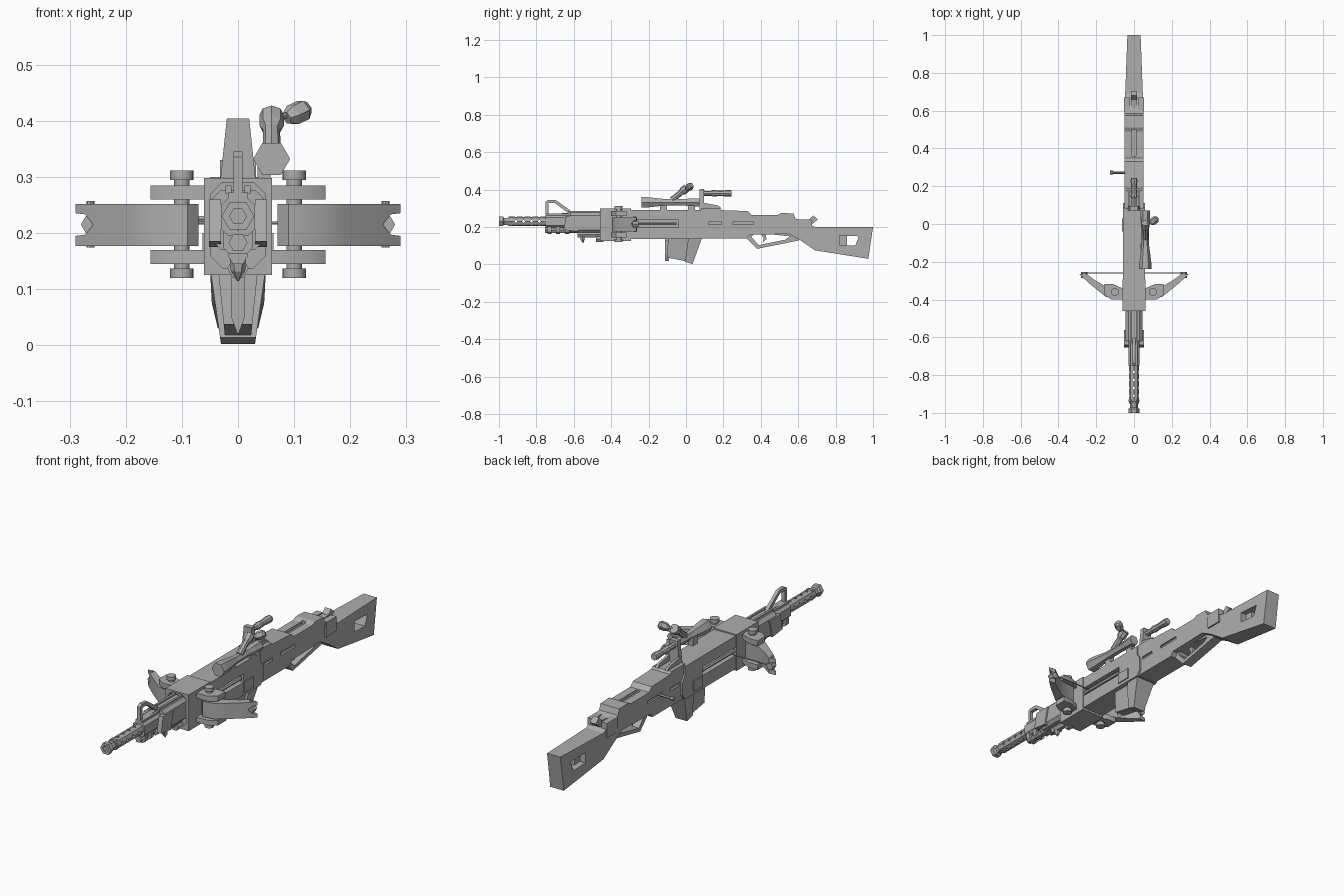
import bpy, bmesh, math
from mathutils import Vector

if "Cube" in bpy.data.objects:
    bpy.data.objects.remove(bpy.data.objects["Cube"])

grey = bpy.data.materials.new("gunmetal_grey")
grey.diffuse_color = (0.42, 0.42, 0.42, 1)
grey.use_nodes = True
grey.node_tree.nodes["Principled BSDF"].inputs["Base Color"].default_value = grey.diffuse_color


def finish(name, bm, smooth=False):
    bmesh.ops.recalc_face_normals(bm, faces=bm.faces[:])
    me = bpy.data.meshes.new(name)
    bm.to_mesh(me)
    bm.free()
    me.materials.append(grey)
    ob = bpy.data.objects.new(name, me)
    bpy.context.collection.objects.link(ob)
    if smooth:
        bpy.ops.object.select_all(action='DESELECT')
        ob.select_set(True)
        bpy.context.view_layer.objects.active = ob
        bpy.ops.object.shade_smooth_by_angle(angle=math.radians(35))
    return ob


def prism(name, pts, a, b, axis='X', taper=None, smooth=False):
    """Extrude a 2D outline from a to b along an axis."""
    bm = bmesh.new()
    place = {'X': lambda p, q, t: (t, p, q), 'Y': lambda p, q, t: (p, t, q),
             'Z': lambda p, q, t: (p, q, t)}[axis]
    lo = [bm.verts.new(place(p, q, a)) for p, q in pts]
    hi = [bm.verts.new(place(p, q, b)) for p, q in pts]
    bm.faces.new(lo)
    bm.faces.new(hi)
    for i in range(len(pts)):
        j = (i + 1) % len(pts)
        bm.faces.new((lo[i], lo[j], hi[j], hi[i]))
    if taper:
        for v in bm.verts:
            v.co.x *= taper(v.co)
    return finish(name, bm, smooth)


def box(name, x0, x1, y0, y1, z0, z1):
    return prism(name, [(x0, y0), (x1, y0), (x1, y1), (x0, y1)], z0, z1, 'Z')


def lathe(name, start, end, rings, n=6, smooth=False):
    """Turned part between two points; rings are (fraction, radius)."""
    bm = bmesh.new()
    s, d = Vector(start), Vector(end) - Vector(start)
    rot = d.to_track_quat('Z', 'Y')
    loops = []
    for f, r in rings:
        loops.append([bm.verts.new(s + d * f + rot @ Vector((r * math.cos(2 * math.pi * k / n),
                      r * math.sin(2 * math.pi * k / n), 0))) for k in range(n)])
    for A, B in zip(loops, loops[1:]):
        for k in range(n):
            bm.faces.new((A[k], A[(k + 1) % n], B[(k + 1) % n], B[k]))
    bm.faces.new(loops[0])
    bm.faces.new(loops[-1])
    return finish(name, bm, smooth)


def rod(name, a, b, r, n=6, smooth=False):
    return lathe(name, a, b, [(0, r), (1, r)], n, smooth)


def cut(ob, cutter):
    m = ob.modifiers.new("cut", 'BOOLEAN')
    m.operation, m.solver, m.object = 'DIFFERENCE', 'EXACT', cutter
    bpy.ops.object.select_all(action='DESELECT')
    ob.select_set(True)
    bpy.context.view_layer.objects.active = ob
    bpy.ops.object.modifier_apply(modifier=m.name)
    bpy.data.objects.remove(cutter)


def octagon(w, z0, z1, c):
    return [(-w + c, z0), (w - c, z0), (w, z0 + c), (w, z1 - c),
            (w - c, z1), (-w + c, z1), (-w, z1 - c), (-w, z0 + c)]


# Bow housing with a recessed front
housing = box("bow_housing", -.061, .061, -.46, -.295, .125, .298)
cut(housing, prism("cutter", octagon(.048, .138, .29, .02), -.5, -.435, 'Y'))

# Receiver with long string slots
receiver = prism("receiver", [(-.30, .135), (.09, .135), (.11, .16), (.11, .22), (.09, .25),
                              (.09, .292), (-.30, .292)], -.058, .058)
for s in (-1, 1):
    cut(receiver, box("cutter", *sorted((s * .035, s * .08)), -.31, -.04, .198, .238))
    rod("side_rail", (s * .047, -.3, .218), (s * .047, -.05, .218), .009)
    box("side_panel", *sorted((s * .055, s * .063)), -.04, .03, .15, .2)

# Rear body and stock in one tapering outline
stock = prism("stock", [(.08, .138), (.325, .138), (.34, .158), (.55, .163), (.61, .13), (.69, .075),
                        (.975, .03), (.985, .10), (1.0, .20), (.69, .20), (.62, .235), (.585, .245),
                        (.575, .272), (.51, .275), (.49, .265), (.35, .265), (.33, .285),
                        (.19, .29), (.18, .30), (.08, .30)], -.05, .05,
              taper=lambda c: 1 if c.y < .6 else 1 - .3 * (c.y - .6) / .4)
cut(stock, prism("cutter", [(.82, .105), (.905, .10), (.925, .15), (.82, .155)], -.2, .2))
box("stock_hole_web", -.012, .012, .815, .86, .10, .155)
for s in (-1, 1):
    for y0, y1, z0, z1 in ((.12, .19, .212, .226), (.25, .36, .213, .228)):
        cut(stock, box("cutter", *sorted((s * .04, s * .08)), y0, y1, z0, z1))
cut(stock, box("cutter", -.011, .011, .36, .50, .252, .3))

# Rear cap straps and rear hook
for s in (-1, 1):
    box("rear_strap", *sorted((s * .022, s * .052)), .59, .67, .17, .24)
prism("rear_hook", [(.59, .235), (.66, .24), (.68, .262), (.705, .24), (.67, .212), (.61, .215)],
      -.016, .016)

# Trigger guard and trigger
guard = prism("trigger_guard", [(.318, .145), (.38, .083), (.605, .128), (.56, .17), (.33, .17)],
              -.024, .024)
cut(guard, prism("cutter", [(.35, .145), (.39, .103), (.53, .132), (.555, .15), (.45, .161),
                            (.36, .161)], -.1, .1))
prism("trigger", [(.40, .165), (.425, .165), (.43, .135), (.41, .118), (.415, .14)], -.008, .008)

# Magazine: front box, pointed ridge, tapered rear slab
narrow = lambda c: 1 - .4 * (1 - c.z / .14)
prism("magazine_front", [(-.095, .14), (.02, .14), (-.005, .018), (-.103, .037)], -.036, .036, taper=narrow)
prism("magazine_ridge", [(-.012, .125), (0, .14), (.012, .125), (.012, .05), (0, .018), (-.012, .05)],
      -.112, -.09, 'Y')
prism("magazine_back", [(.012, .14), (.085, .14), (.035, .002), (-.005, .014)], -.05, .05, taper=narrow)

# Fore end: chamfered block, top rails and brackets
prism("fore_block", octagon(.045, .17, .277, .015), -.62, -.45, 'Y')
for s in (-1, 1):
    box("fore_rail", *sorted((s * .012, s * .022)), -.63, -.45, .27, .285)
    prism("fore_bracket", [(-.655, .185), (-.58, .175), (-.56, .26), (-.64, .26)],
          *sorted((s * .03, s * .052)))
prism("handguard", octagon(.03, .195, .262, .012), -.75, -.6, 'Y')

# Barrel with muzzle and vent holes
barrel = rod("barrel", (0, -.95, .23), (0, -.6, .23), .026, 8)
for k in range(5):
    y = -.91 + .042 * k
    for d in ((.05, 0), (0, .05)):
        cut(barrel, rod("cutter", (-d[0], y, .23 - d[1]), (d[0], y, .23 + d[1]), .0085, 4))
muzzle = lathe("muzzle", (0, -1, .23), (0, -.93, .23),
               [(0, .029), (.3, .029), (.4, .021), (.75, .021), (.85, .028), (1, .028)])
cut(muzzle, rod("cutter", (0, -1.02, .23), (0, -.95, .23), .015))

# Tube and clamps beneath the barrel
rod("under_tube", (0, -.755, .183), (0, -.45, .183), .017)
for y in (-.73, -.685, -.635):
    prism("tube_clamp", octagon(.026, .163, .235, .01), y - .011, y + .011, 'Y')
rod("hook_mount", (0, -.58, .16), (0, -.45, .16), .018)
lathe("under_hook", (0, -.555, .155), (0, -.55, .115), [(0, .014), (.55, .013), (1, .002)])
rod("lower_nose", (0, -.48, .137), (0, -.44, .137), .019)

# Front sight loop
sight = prism("front_sight", [(-.75, .25), (-.75, .335), (-.735, .345), (-.695, .343), (-.6, .275),
                              (-.6, .25)], -.008, .008)
cut(sight, prism("cutter", [(-.735, .27), (-.735, .327), (-.70, .327), (-.63, .275)], -.1, .1))
box("front_sight_base", -.018, .018, -.75, -.6, .25, .272)

# Bow arms, mirrored
for s in (-1, 1):
    arm = [(s * .05, -.40), (s * .12, -.40), (s * .156, -.375), (s * .156, -.318), (s * .11, -.318),
           (s * .05, -.345)]
    for z0, z1 in ((.145, .17), (.26, .285)):
        prism("arm_plate", arm, z0, z1, 'Z', smooth=True)
    rod("arm_pin", (s * .1, -.36, .13), (s * .1, -.36, .30), .014, 16, True)
    for z0, z1 in ((.12, .137), (.294, .311)):
        rod("arm_pin_head", (s * .1, -.36, z0), (s * .1, -.36, z1), .021, 16, True)
    limb = prism("limb", [(s * .07, -.375), (s * .09, -.395), (s * .15, -.385), (s * .19, -.353),
                          (s * .24, -.312), (s * .29, -.265), (s * .255, -.262), (s * .21, -.295),
                          (s * .16, -.325), (s * .08, -.335)], .177, .252, 'Z', smooth=True)
    cut(limb, prism("cutter", [(s * .31, .238), (s * .272, .233), (s * .258, .215), (s * .272, .197),
                               (s * .31, .192)], -.5, -.2, 'Y'))
    rod("tip_pin", (s * .263, -.275, .174), (s * .263, -.275, .257), .007, 8)
    rod("string_knob", (s * .263, -.285, .215), (s * .263, -.255, .215), .017)
rod("bow_string", (-.27, -.26, .218), (.27, -.26, .218), .003)

# Scope on the right of the receiver, with mounts
lathe("scope", (.06, -.237, .332), (.06, .072, .332),
      [(0, .033), (.1, .032), (.4, .02), (.72, .019), (.85, .024), (1, .025)])
for y in (-.12, .03):
    box("scope_mount", .035, .058, y - .018, y + .018, .27, .33)

# Raised lever with knobs
lathe("lever", (.06, -.075, .345), (.06, .005, .41),
      [(0, .016), (.6, .015), (.72, .022), (1, .022)], 8)
rod("lever_link", (.06, .0, .405), (.10, .012, .412), .006)
lathe("lever_knob", (.087, .005, .405), (.124, .03, .423), [(0, .012), (.3, .02), (.8, .02), (1, .012)])

# Top post and charging rod
prism("rear_post", [(-.032, .29), (.032, .29), (.02, .404), (-.02, .404)], .072, .095, 'Y')
for s in (-1, 1):
    prism("post_brace", [(.09, .30), (.19, .30), (.17, .315), (.09, .33)], *sorted((s * .02, s * .032)))
lathe("top_rod", (0, .09, .38), (0, .243, .38),
      [(0, .014), (.3, .013), (.36, .018), (.6, .014), (.9, .018), (1, .016)], 8)

# Left side bolt handle
lathe("bolt_handle", (-.045, .272, .225), (-.128, .272, .225), [(0, .006), (.75, .006), (.8, .01), (1, .01)])
